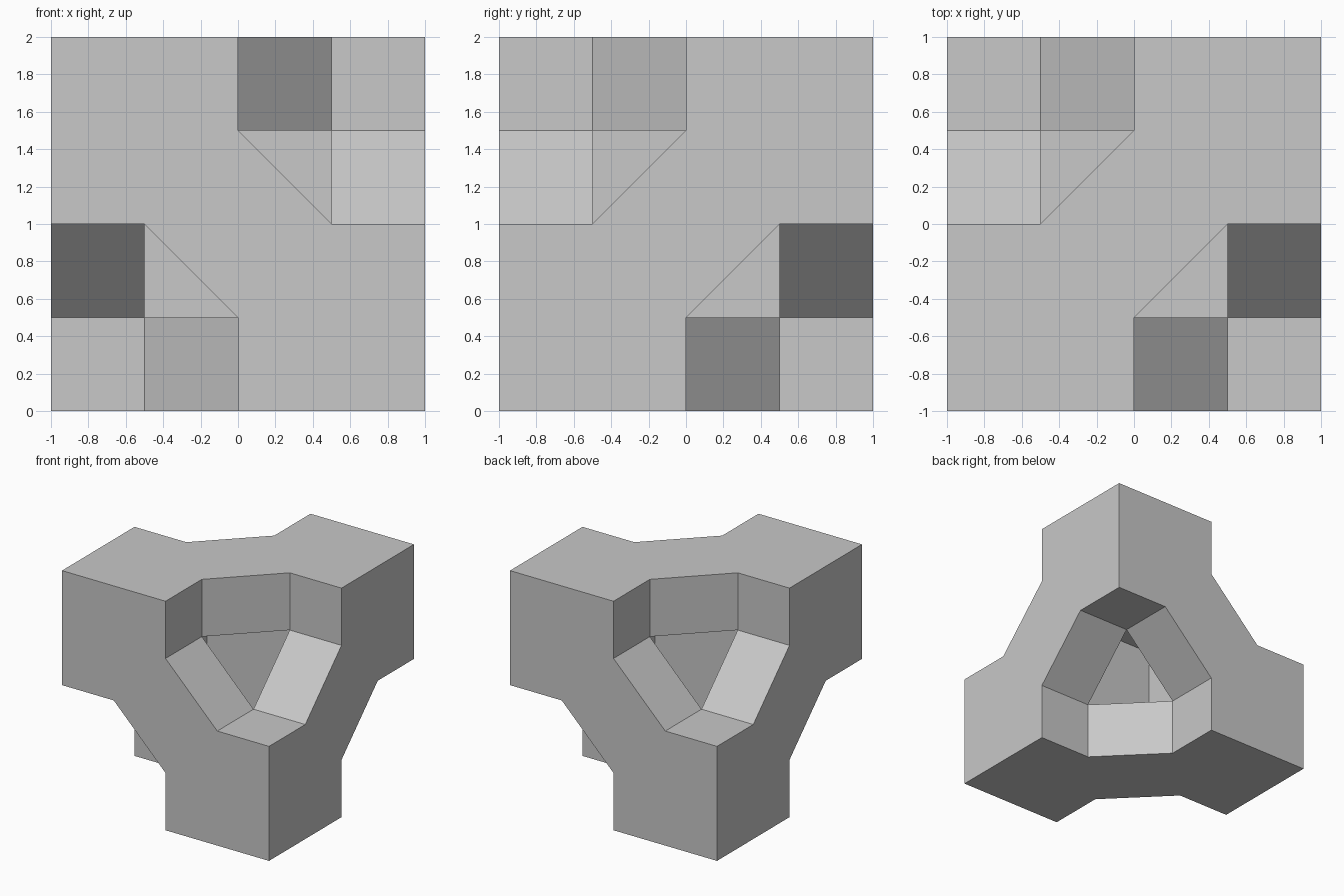
import bpy
import bmesh
from mathutils import Vector

cube = bpy.data.objects.get("Cube")
if cube:
    bpy.data.objects.remove(cube, do_unlink=True)

# One plain grey for the whole shell
GREY = (0.58, 0.58, 0.58, 1.0)
grey = bpy.data.materials.new("plain_grey")
grey.use_nodes = True
grey.diffuse_color = GREY
grey.node_tree.nodes["Principled BSDF"].inputs["Base Color"].default_value = GREY

# The turns that carry the shape onto itself: axis cycles and half turns
CYCLES = range(3)
HALF_TURNS = [(1, 1, 1), (1, -1, -1), (-1, 1, -1), (-1, -1, 1)]
H = 0.5  # depth of the notch walls


def add_turned(bm, points, half_turns):
    """Add a face once for each axis cycle and each half turn."""
    for shift in CYCLES:
        for signs in half_turns:
            turned = []
            for p in points:
                q = [s * c for s, c in zip(signs, p)]
                turned.append(bm.verts.new(q[shift:] + q[:shift]))
            bm.faces.new(turned)


bm = bmesh.new()

# Outer faces: a square with two opposite corners notched and bevelled
half = [(-1, -1), (0, -1), (0, -H), (H, 0), (1, 0)]
outline = half + [(-x, -y) for x, y in half]
add_turned(bm, [(x, y, 1) for x, y in outline], HALF_TURNS[:2])


# Notch walls: straight and diagonal strips going inwards from the outline
def wall(a, b):
    return [(*a, 1), (*a, H), (*b, H), (*b, 1)]


add_turned(bm, wall((0, -1), (0, -H)), HALF_TURNS)
add_turned(bm, wall((0, -H), (H, 0)), HALF_TURNS)

# Weld into one open hollow shell standing on the floor
bmesh.ops.remove_doubles(bm, verts=bm.verts, dist=0.001)
bmesh.ops.translate(bm, verts=bm.verts, vec=Vector((0, 0, 1)))

mesh = bpy.data.meshes.new("notched_cube_shell")
bm.to_mesh(mesh)
bm.free()
mesh.materials.append(grey)
shell = bpy.data.objects.new("notched_cube_shell", mesh)
bpy.context.collection.objects.link(shell)
